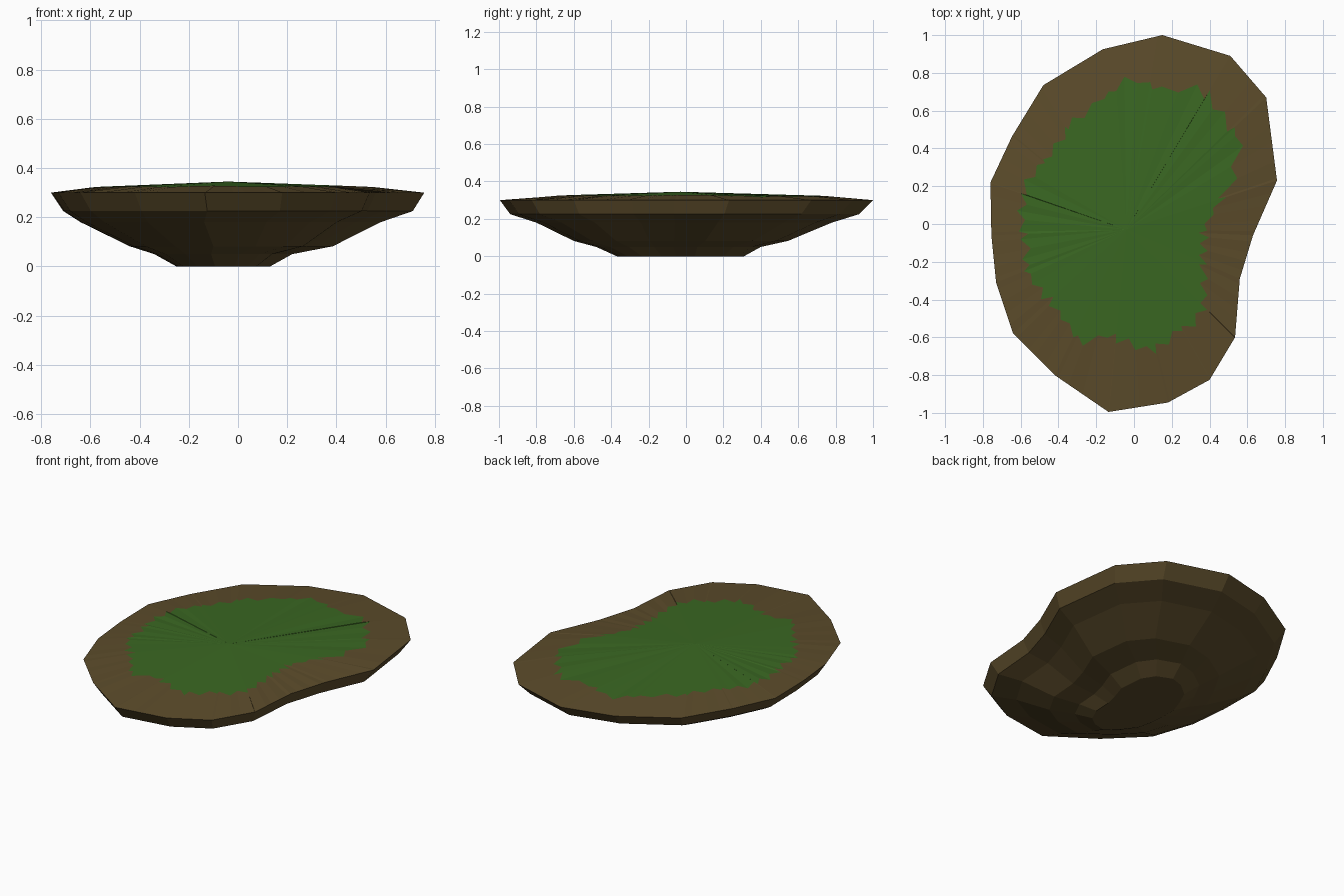
import bpy, bmesh, math, random
from mathutils import Vector

if "Cube" in bpy.data.objects:
    bpy.data.objects.remove(bpy.data.objects["Cube"])

random.seed(4)
TAU = 2 * math.pi
CENTRE = Vector((-0.04, -0.03))
PEAK, RIM = 0.345, 0.30

# Island outline and rough edge of the grass patch, seen from above
OUTLINE = [Vector(p) for p in [
    (0.15, 1.0), (0.51, 0.89), (0.70, 0.67), (0.757, 0.23), (0.63, -0.06), (0.56, -0.29),
    (0.535, -0.60), (0.40, -0.825), (0.18, -0.945), (-0.135, -0.995), (-0.42, -0.80),
    (-0.64, -0.58), (-0.73, -0.31), (-0.755, -0.06), (-0.76, 0.22), (-0.645, 0.465),
    (-0.48, 0.735), (-0.165, 0.925)]]
GRASS = [Vector(p) for p in [
    (0.0, 0.77), (0.15, 0.71), (0.36, 0.71), (0.47, 0.56), (0.56, 0.45), (0.51, 0.20),
    (0.40, 0.05), (0.36, -0.08), (0.37, -0.30), (0.36, -0.48), (0.20, -0.59), (0.09, -0.68),
    (-0.14, -0.59), (-0.29, -0.62), (-0.40, -0.46), (-0.56, -0.26), (-0.59, 0.0),
    (-0.57, 0.23), (-0.43, 0.38), (-0.35, 0.52), (-0.20, 0.64), (-0.08, 0.73)]]


def material(name, colour):
    m = bpy.data.materials.new(name)
    m.diffuse_color = (*colour, 1)
    m.use_nodes = True
    m.node_tree.nodes["Principled BSDF"].inputs["Base Color"].default_value = m.diffuse_color
    return m


def make_object(name, bm, mat):
    bmesh.ops.recalc_face_normals(bm, faces=bm.faces)
    me = bpy.data.meshes.new(name)
    bm.to_mesh(me)
    bm.free()
    me.materials.append(mat)
    ob = bpy.data.objects.new(name, me)
    bpy.context.collection.objects.link(ob)
    return ob


def bridge(bm, a, b):
    n = len(a)
    for i in range(n):
        bm.faces.new((a[i], a[(i + 1) % n], b[(i + 1) % n], b[i]))


def radius(poly, ang):
    """Distance from CENTRE to the polygon along a direction."""
    d = Vector((math.cos(ang), math.sin(ang)))
    best = 0
    for i, p in enumerate(poly):
        a, e = p - CENTRE, poly[(i + 1) % len(poly)] - p
        den = d.cross(e)
        if abs(den) > 1e-9:
            r, s = a.cross(e) / den, a.cross(d) / den
            if r > 0 and -1e-6 <= s <= 1 + 1e-6:
                best = max(best, r)
    return best


def height(t):
    """Gentle dome: t is 0 at the middle and 1 at the rim."""
    if t < 0.75:
        return PEAK - 0.022 * t / 0.75
    return PEAK - 0.022 - (PEAK - 0.022 - RIM) * (t - 0.75) / 0.25


soil = material("brown soil", (0.107, 0.072, 0.024))
green = material("green grass", (0.042, 0.136, 0.016))

# Underside: the outline fitted into a stack of shrinking extents
bm = bmesh.new()
rings = []
for z, x0, x1, y0, y1 in [
        (RIM, -0.76, 0.757, -0.995, 1.0), (0.225, -0.71, 0.71, -0.94, 0.925),
        (0.18, -0.64, 0.58, -0.80, 0.78), (0.082, -0.44, 0.385, -0.60, 0.545),
        (0.05, -0.34, 0.22, -0.48, 0.40), (0.0, -0.25, 0.13, -0.37, 0.31)]:
    rings.append([bm.verts.new((x0 + (p.x + 0.76) / 1.517 * (x1 - x0),
                                y0 + (p.y + 0.995) / 1.995 * (y1 - y0), z)) for p in OUTLINE])
for a, b in zip(rings, rings[1:]):
    bridge(bm, a, b)
bm.faces.new(rings[-1])
make_object("island_underside", bm, soil)

# Ragged grass edge, sampled by direction together with the outline corners
angles = [(i + random.uniform(-0.25, 0.25)) * TAU / 72 for i in range(72)]
angles += [math.atan2(*(p - CENTRE).yx) for p in OUTLINE]
angles = sorted(a % TAU for a in angles)
edge, rim = [], []
for i, a in enumerate(angles):
    d = Vector((math.cos(a), math.sin(a)))
    outer = radius(OUTLINE, a)
    inner = radius(GRASS, a) + (0.028 if i % 2 else -0.022) * random.uniform(0.4, 1.3)
    p, q = CENTRE + d * inner, CENTRE + d * outer
    edge.append((p.x, p.y, height(inner / outer)))
    rim.append((q.x, q.y, RIM))

# Bare soil border on top
bm = bmesh.new()
bridge(bm, [bm.verts.new(v) for v in rim], [bm.verts.new(v) for v in edge])
make_object("soil_border", bm, soil)

# Grass patch: a shallow fan rising to the peak
bm = bmesh.new()
ring = [bm.verts.new(v) for v in edge]
top = bm.verts.new((CENTRE.x, CENTRE.y, PEAK))
for i, v in enumerate(ring):
    bm.faces.new((v, ring[(i + 1) % len(ring)], top))
make_object("grass_patch", bm, green)

# Make both top surfaces face upward
for name in ("soil_border", "grass_patch"):
    me = bpy.data.objects[name].data
    if sum(p.normal.z * p.area for p in me.polygons) < 0:
        me.flip_normals()
# Make the open underside face outward and down
me = bpy.data.objects["island_underside"].data
if me.polygons[-1].normal.z > 0:
    me.flip_normals()
